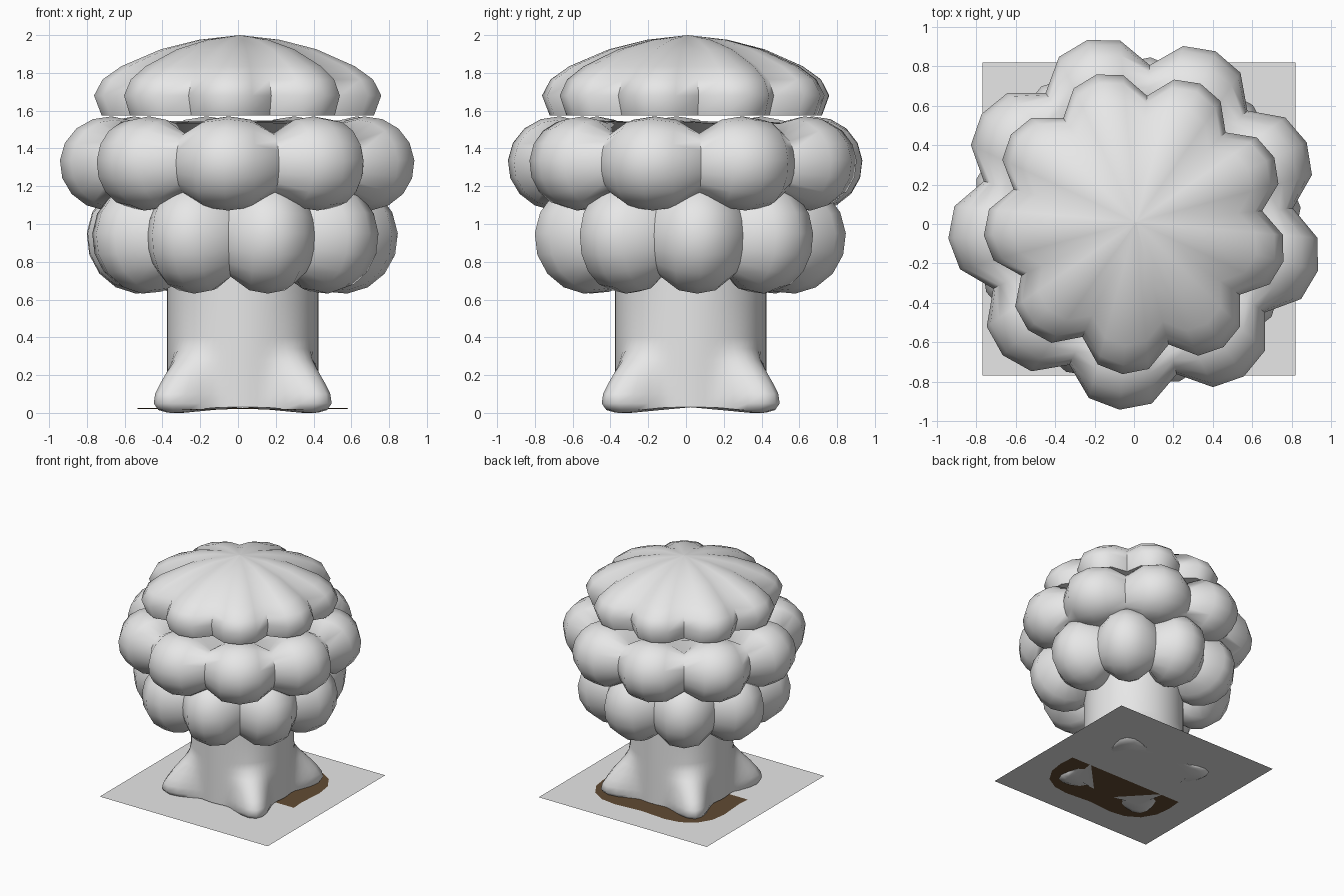
import bpy, bmesh, math
from math import sin, cos, pi, radians

if "Cube" in bpy.data.objects:
    bpy.data.objects.remove(bpy.data.objects["Cube"], do_unlink=True)


def material(name, rgb):
    m = bpy.data.materials.new(name)
    m.use_nodes = True
    m.diffuse_color = (*rgb, 1)
    m.node_tree.nodes["Principled BSDF"].inputs["Base Color"].default_value = (*rgb, 1)
    return m


grey = material("pale grey", (0.8, 0.8, 0.8))
brown = material("dark brown", (0.12, 0.07, 0.033))


def finish(name, bm, mat, angle=None):
    mesh = bpy.data.meshes.new(name)
    bm.to_mesh(mesh)
    bm.free()
    mesh.materials.append(mat)
    ob = bpy.data.objects.new(name, mesh)
    bpy.context.collection.objects.link(ob)
    if angle:
        bpy.ops.object.select_all(action="DESELECT")
        ob.select_set(True)
        bpy.context.view_layer.objects.active = ob
        bpy.ops.object.shade_smooth_by_angle(angle=radians(angle))
    return ob


def loft(name, rings, mat, angle):
    """Skin a stack of closed rings, listed from bottom to top, and cap both ends."""
    bm = bmesh.new()
    rows = [[bm.verts.new(p) for p in ring] for ring in rings]
    n = len(rows[0])
    for low, high in zip(rows, rows[1:]):
        for i in range(n):
            j = (i + 1) % n
            bm.faces.new((low[i], low[j], high[j], high[i]))
    bm.faces.new(rows[0][::-1])
    bm.faces.new(rows[-1])
    bmesh.ops.remove_doubles(bm, verts=bm.verts, dist=0.0005)
    bmesh.ops.recalc_face_normals(bm, faces=bm.faces)
    return finish(name, bm, mat, angle)


# Foliage: nine rounded lobes per tier, four segments per lobe
LOBES, STEPS = 9, 4
BULGE = [0, 0.8, 1, 0.8]
CENTRE = 0.01


def lobed_ring(phase, shape):
    ring = []
    for i in range(LOBES * STEPS):
        a = radians(phase) + 2 * pi * i / (LOBES * STEPS)
        r, z = shape(BULGE[i % STEPS])
        ring.append((CENTRE + r * cos(a), CENTRE + r * sin(a), z))
    return ring


def lobed_tier(name, phase, z, core, reach, height):
    """Ring of lobes; reach and height are (notch, lobe) half sizes of the section."""
    def mix(pair, k):
        return pair[0] + (pair[1] - pair[0]) * k
    rings = []
    for deg in range(-150, 121, 22):
        t = radians(deg)
        rings.append(lobed_ring(phase, lambda k: (
            core + mix(reach, k) * cos(t), z + mix(height, k) * sin(t))))
    loft(name, rings, grey, 60)


lobed_tier("lower_foliage", 65, 0.93, 0.54, (0.15, 0.3), (0.21, 0.3))
lobed_tier("middle_foliage", 85, 1.32, 0.69, (0.11, 0.267), (0.16, 0.25))

cap_profile = [(0.735, 1.575), (0.775, 1.68), (0.73, 1.765), (0.63, 1.835),
               (0.42, 1.925), (0.22, 1.975), (0.001, 2.0)]
loft("top_foliage",
     [lobed_ring(85, lambda k: (r * (0.83 + 0.17 * k), z)) for r, z in cap_profile],
     grey, 60)

# Trunk: round column flaring into four diagonal root feet
MID = 0.025
foot_profile = [(0.45, 0), (0.54, 0), (0.6, 0.015), (0.635, 0.05), (0.625, 0.1),
                (0.59, 0.15), (0.54, 0.21), (0.47, 0.28), (0.415, 0.34),
                (0.4, 0.4), (0.4, 0.7), (0.4, 1.1)]
rings = []
for r, z in foot_profile:
    ring = []
    for i in range(64):
        a = 2 * pi * i / 64
        w = abs(sin(2 * a)) ** 6
        rr = 0.4 + (r - 0.4) * w
        zz = max(z, 0.03 * (1 - w))
        ring.append((MID + rr * cos(a), MID + rr * sin(a), zz))
    rings.append(ring)
loft("trunk", rings, grey, 60)

# Ground sheet
bm = bmesh.new()
bmesh.ops.create_grid(bm, x_segments=1, y_segments=1, size=0.795)
bmesh.ops.translate(bm, verts=bm.verts, vec=(MID, MID, 0.022))
finish("ground_sheet", bm, grey)

# Soil patch: rounded square, tipped slightly so it dips under the sheet at the front
bm = bmesh.new()
patch = []
for i in range(32):
    a = 2 * pi * i / 32
    r = 0.55 + 0.13 * sin(2 * a) ** 2
    x, y = r * cos(a), r * sin(a)
    patch.append(bm.verts.new((MID + x, MID + y, 0.022 + 0.006 * (y + 0.1))))
bm.faces.new(patch)
finish("soil_patch", bm, brown)
